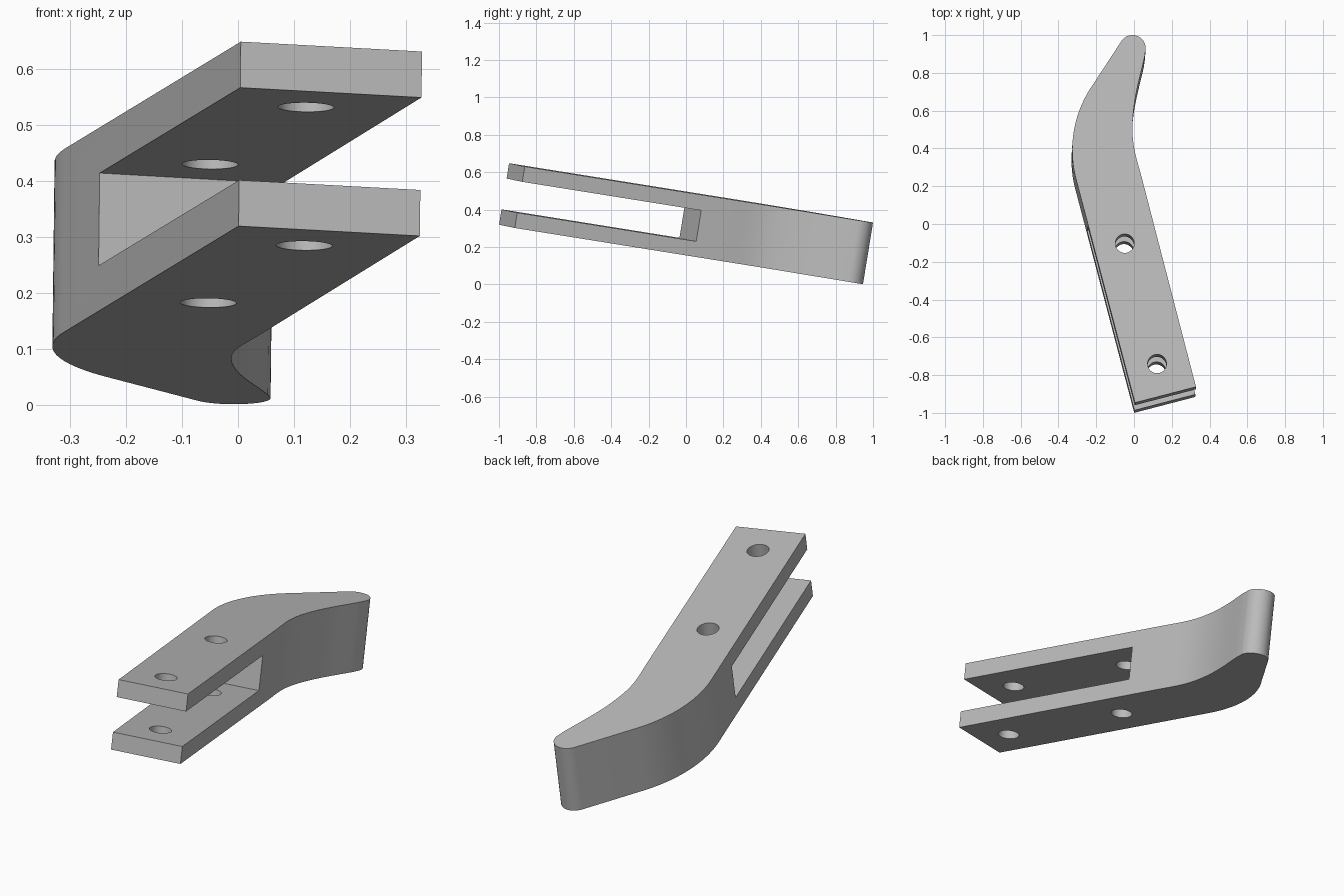
import bpy, bmesh, math
from mathutils import Matrix, Vector
from mathutils.geometry import interpolate_bezier

cube = bpy.data.objects.get("Cube")
if cube:
    bpy.data.objects.remove(cube)

THICK, PRONG = 0.333, 0.083
SLOPE_X, SLOPE_Y = 0.012, 0.1632

# Tilted frame: x, y lie on the sloping top face, local z is its normal
normal = Vector((SLOPE_X, SLOPE_Y, 1)).normalized()
tilt = Matrix(((1, 0, normal.x, 0),
               (0, 1, normal.y, 0),
               (-SLOPE_X, -SLOPE_Y, normal.z, 0.648 - 0.946 * SLOPE_Y),
               (0, 0, 0, 1)))

grey = bpy.data.materials.new("plain grey")
grey.use_nodes = True
grey.diffuse_color = (0.5, 0.5, 0.5, 1)
grey.node_tree.nodes["Principled BSDF"].inputs["Base Color"].default_value = (0.5, 0.5, 0.5, 1)


def prism(name, outline, top, bottom):
    """Solid made by sweeping an outline through the tilted frame."""
    bm = bmesh.new()
    face = bm.faces.new([bm.verts.new((x, y, bottom)) for x, y in outline])
    swept = bmesh.ops.extrude_face_region(bm, geom=[face])["geom"]
    bmesh.ops.translate(bm, vec=(0, 0, top - bottom),
                        verts=[g for g in swept if isinstance(g, bmesh.types.BMVert)])
    bm.transform(tilt)
    bmesh.ops.recalc_face_normals(bm, faces=bm.faces)
    mesh = bpy.data.meshes.new(name)
    bm.to_mesh(mesh)
    bm.free()
    mesh.materials.append(grey)
    obj = bpy.data.objects.new(name, mesh)
    bpy.context.collection.objects.link(obj)
    return obj


def arc(cx, cy, r, start, end, steps):
    angles = [math.radians(start + (end - start) * i / steps) for i in range(steps + 1)]
    return [(cx + r * math.cos(a), cy + r * math.sin(a)) for a in angles]


def bezier(a, b, c, d, steps=20):
    points = interpolate_bezier(*[Vector((*p, 0)) for p in (a, b, c, d)], steps)
    return [(p.x, p.y) for p in points]


# Lever body: straight arm, wide outer bend, rounded tip, hollow inner bend
outline = [(0.005, -0.946), (0.328, -0.862)]
outline += bezier((0.045, 0.23), (0.018, 0.335), (-0.008, 0.40), (-0.008, 0.50))
outline += bezier((-0.008, 0.50), (-0.008, 0.66), (0.034, 0.78), (0.057, 0.89))[1:]
outline += arc(-0.008, 0.93, 0.07, -15, 148, 24)
outline += arc(0.273, 0.392, 0.60, 148, 194.7, 24)
lever = prism("lever_body", outline, 0, -THICK)

# Slot between the two prongs, and the two pin holes
cutters = [prism("slot_cutter",
                 [(-0.2465, 0.005), (0.073, 0.093), (0.6, 0.238), (0.6, -1.3),
                  (-0.6, -1.3), (-0.6, -0.092)], -PRONG, PRONG - THICK)]
for x, y in ((-0.049, -0.103), (0.122, -0.74)):
    cutters.append(prism("pin_hole_cutter", arc(x, y, 0.05, 0, 352.5, 47), 0.1, -THICK - 0.1))

bpy.context.view_layer.objects.active = lever
for cutter in cutters:
    cut = lever.modifiers.new("cut", 'BOOLEAN')
    cut.operation, cut.solver, cut.object = 'DIFFERENCE', 'EXACT', cutter
    bpy.ops.object.modifier_apply(modifier=cut.name)
    bpy.data.objects.remove(cutter)

# Smooth the bends and holes, keep the rims sharp
bpy.ops.object.select_all(action='DESELECT')
lever.select_set(True)
bpy.ops.object.shade_smooth_by_angle(angle=math.radians(30))
